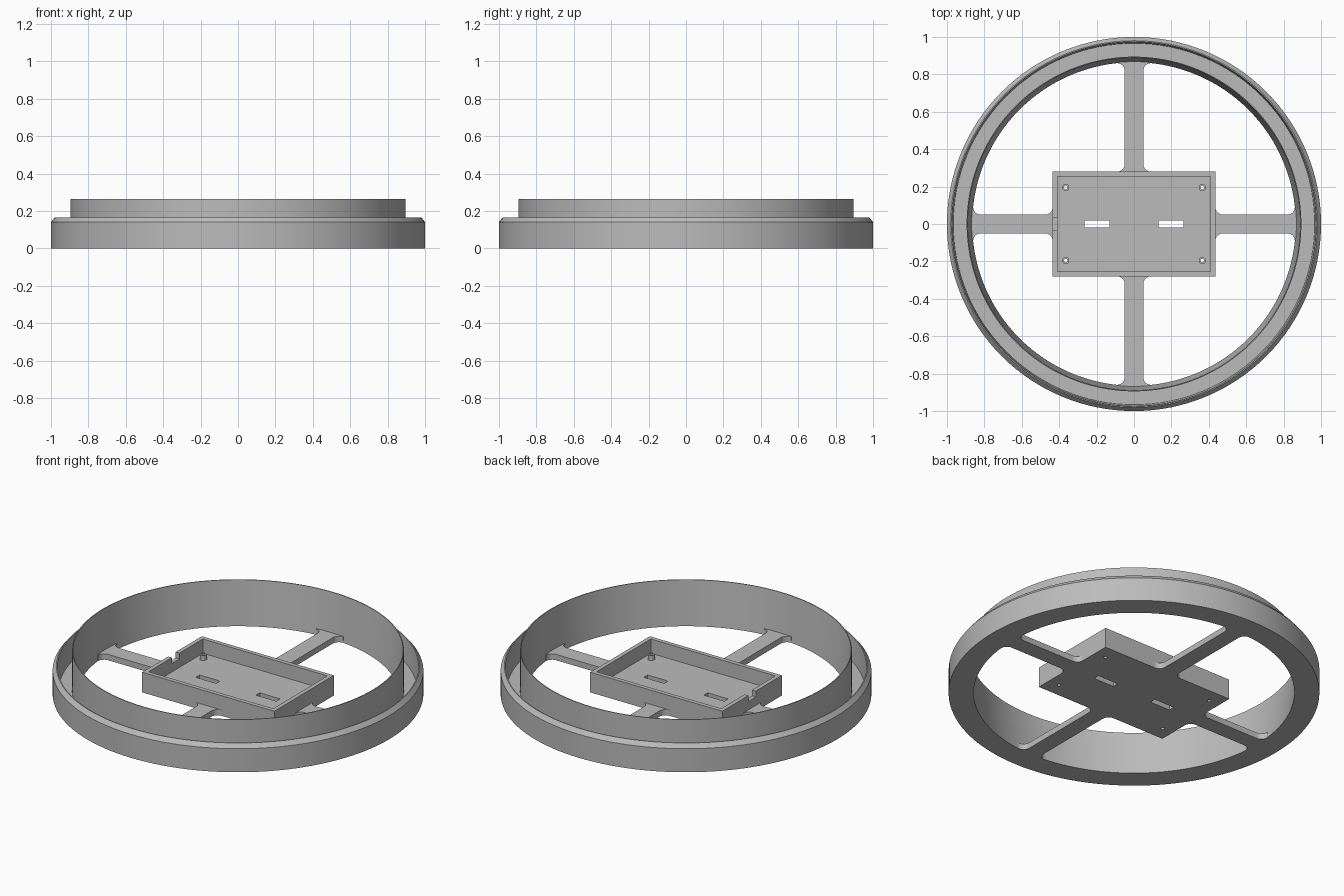
import bpy, bmesh, math
from mathutils import Matrix

if "Cube" in bpy.data.objects:
    bpy.data.objects.remove(bpy.data.objects["Cube"])

grey = bpy.data.materials.new("plain grey")
grey.diffuse_color = (0.5, 0.5, 0.5, 1)
grey.use_nodes = True
grey.node_tree.nodes["Principled BSDF"].inputs["Base Color"].default_value = grey.diffuse_color

FLOOR = 0.035          # thickness of the tray floor and spokes
HX, HY, HZ = 0.435, 0.28, 0.12   # tray half sizes and height
WALL = 0.025


def finish(name, bm, smooth=False):
    bmesh.ops.recalc_face_normals(bm, faces=bm.faces)
    mesh = bpy.data.meshes.new(name)
    bm.to_mesh(mesh)
    bm.free()
    mesh.materials.append(grey)
    ob = bpy.data.objects.new(name, mesh)
    bpy.context.collection.objects.link(ob)
    bpy.ops.object.select_all(action='DESELECT')
    ob.select_set(True)
    bpy.context.view_layer.objects.active = ob
    if smooth:
        bpy.ops.object.shade_smooth_by_angle(angle=math.radians(25))
    return ob


def lathe(name, profile, steps, cx=0, cy=0):
    """Revolve a closed (radius, z) profile about a vertical axis."""
    bm = bmesh.new()
    rings = []
    for i in range(steps):
        a = 2 * math.pi * i / steps
        rings.append([bm.verts.new((cx + r * math.cos(a), cy + r * math.sin(a), z))
                      for r, z in profile])
    n = len(profile)
    for i in range(steps):
        p, q = rings[i], rings[(i + 1) % steps]
        for j in range(n):
            k = (j + 1) % n
            bm.faces.new((p[j], q[j], q[k], p[k]))
    return finish(name, bm, True)


def box(name, x0, x1, y0, y1, z0, z1):
    bm = bmesh.new()
    m = Matrix.Translation(((x0 + x1) / 2, (y0 + y1) / 2, (z0 + z1) / 2))
    m = m @ Matrix.Diagonal((x1 - x0, y1 - y0, z1 - z0, 1))
    bmesh.ops.create_cube(bm, size=1, matrix=m)
    return finish(name, bm)


def cylinder(name, x, y, r, z0, z1):
    bm = bmesh.new()
    bmesh.ops.create_cone(bm, cap_ends=True, segments=20, radius1=r, radius2=r,
                          depth=z1 - z0, matrix=Matrix.Translation((x, y, (z0 + z1) / 2)))
    return finish(name, bm)


def cut(target, cutter):
    cutter.hide_render = True
    mod = target.modifiers.new("cut", 'BOOLEAN')
    mod.operation = 'DIFFERENCE'
    mod.solver = 'EXACT'
    mod.object = cutter
    bpy.ops.object.select_all(action='DESELECT')
    target.select_set(True)
    bpy.context.view_layer.objects.active = target
    bpy.ops.object.modifier_apply(modifier=mod.name)
    bpy.data.objects.remove(cutter)


def spoke(name, start, angle):
    """Flat bar with concave fillets flaring out at both ends."""
    w, f, end = 0.05, 0.04, 0.86
    side = [(start - 0.01, w + f)]
    for i in range(7):                       # fillet against the tray
        a = math.pi / 2 * i / 6
        side.append((start + f - f * math.cos(a), w + f - f * math.sin(a)))
    for i in range(7):                       # fillet against the ring
        a = math.pi / 2 * i / 6
        side.append((end - f + f * math.sin(a), w + f - f * math.cos(a)))
    side.append((0.87, w + f))
    outline = side + [(x, -y) for x, y in reversed(side)]
    bm = bmesh.new()
    face = bm.faces.new([bm.verts.new((x, y, 0)) for x, y in outline])
    ext = bmesh.ops.extrude_face_region(bm, geom=[face])
    top = [v for v in ext["geom"] if isinstance(v, bmesh.types.BMVert)]
    bmesh.ops.translate(bm, verts=top, vec=(0, 0, FLOOR))
    bmesh.ops.rotate(bm, verts=bm.verts, matrix=Matrix.Rotation(angle, 3, 'Z'))
    return finish(name, bm, True)


# Channelled ring: low chamfered outer wall, thin floor, tall tapered inner wall
lathe("ring", [(0.865, 0), (1, 0), (1, 0.14), (0.98, 0.165), (0.974, 0.165),
               (0.966, 0.025), (0.895, 0.025), (0.895, 0.265), (0.89, 0.265)], 128)

# Four spokes joining the ring to the tray
for i, label in enumerate(("right", "back", "left", "front")):
    spoke(label + "_spoke", HX if i % 2 == 0 else HY, math.pi / 2 * i)

# Open tray with two slots, a wall notch and four screw holes
tray = box("tray", -HX, HX, -HY, HY, 0, HZ)
cut(tray, box("cavity", -HX + WALL, HX - WALL, -HY + WALL, HY - WALL, FLOOR, 0.3))
cut(tray, box("notch", -HX - 0.05, -HX + 0.05, -0.035, 0.035, 0.085, 0.3))
for s in (-1, 1):
    cut(tray, box("slot", s * 0.198 - 0.067, s * 0.198 + 0.067, -0.018, 0.018, -0.1, 0.1))
for x in (-0.365, 0.365):
    for y in (-0.195, 0.195):
        cut(tray, cylinder("hole", x, y, 0.01, -0.1, 0.1))
        # Hollow screw post
        lathe("screw_post", [(0.01, 0.03), (0.019, 0.03), (0.019, 0.065), (0.01, 0.065)],
              20, x, y)
